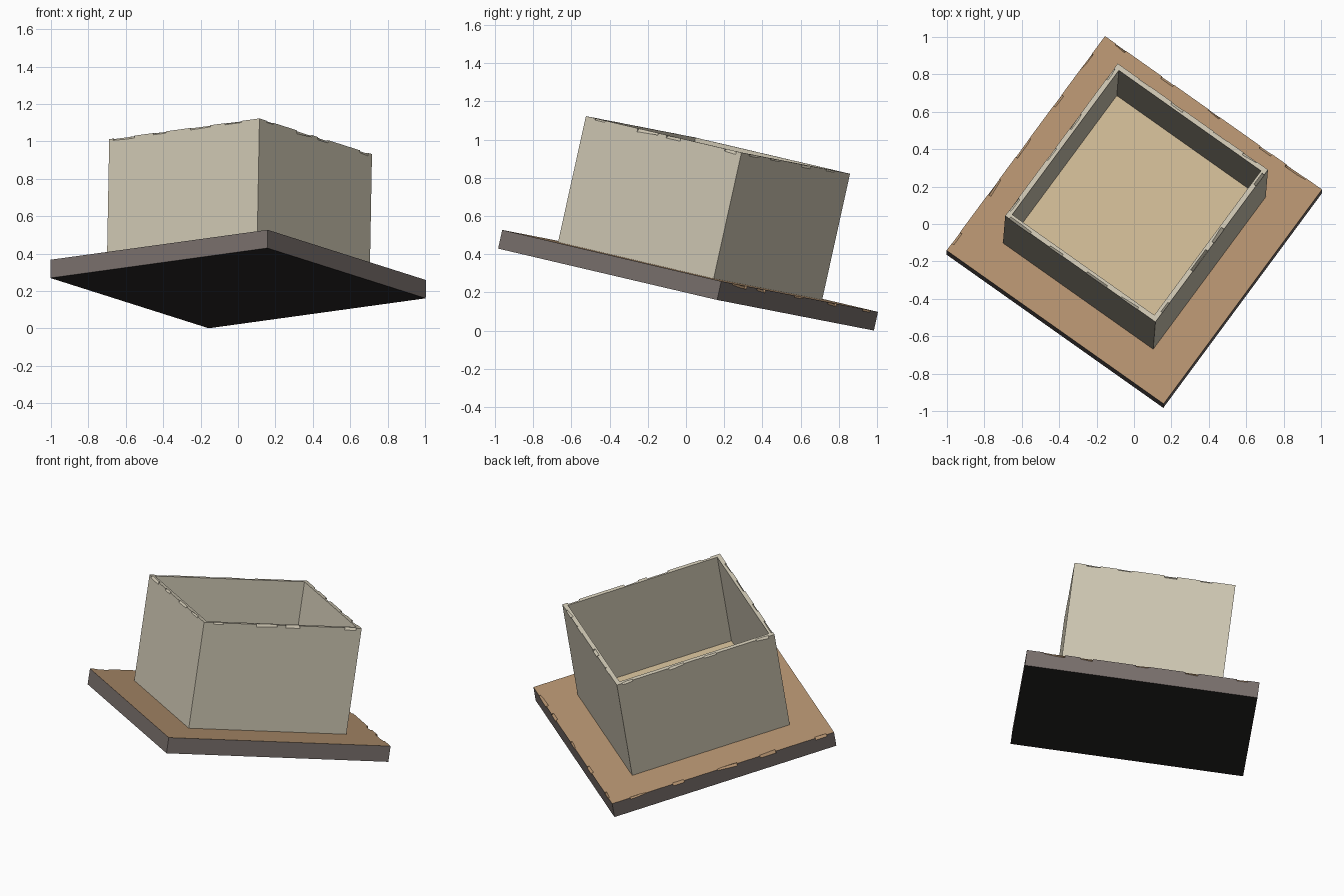
import bpy, bmesh, random
from mathutils import Matrix, Vector

if "Cube" in bpy.data.objects:
    bpy.data.objects.remove(bpy.data.objects["Cube"])

random.seed(4)

# Shared tilted frame: u and v run along the plate edges, n is its normal
n = Vector((0.037, 0.447, 2.023)).normalized()
u = Vector((1.16, -0.82, 0.16))
u = (u - n * u.dot(n)).normalized()
v = n.cross(u)
FRAME = Matrix.Translation((0, 0, 0.215)) @ Matrix((u, v, n)).transposed().to_4x4()

PU, PV, PT = 0.715, 0.725, 0.1        # plate half sizes, thickness
BU, BV, TOP = 0.495, 0.515, 0.775     # box half sizes, rim height
WALL, FLOOR = 0.038, 0.15


def material(name, rgb):
    m = bpy.data.materials.new(name)
    m.diffuse_color = (*rgb, 1)
    m.use_nodes = True
    m.node_tree.nodes["Principled BSDF"].inputs["Base Color"].default_value = m.diffuse_color
    return m


def add_object(name, bm, *mats):
    bmesh.ops.recalc_face_normals(bm, faces=bm.faces)
    mesh = bpy.data.meshes.new(name)
    bm.to_mesh(mesh)
    bm.free()
    ob = bpy.data.objects.new(name, mesh)
    bpy.context.collection.objects.link(ob)
    ob.matrix_world = FRAME
    for m in mats:
        mesh.materials.append(m)
    return ob


def block(hu, hv, z0, z1):
    bm = bmesh.new()
    bmesh.ops.create_cube(bm, size=1, matrix=Matrix.Translation((0, 0, (z0 + z1) / 2))
                          @ Matrix.Diagonal((2 * hu, 2 * hv, z1 - z0, 1)))
    return bm


def chip(ob, name, edges, z, count):
    """Knock small angular chips out of the given upper edges."""
    bm = bmesh.new()
    for a, b in edges:
        for i in range(count):
            t = (i + random.uniform(0.25, 0.75)) / count
            p = Vector(a).lerp(Vector(b), t)
            along = (Vector(b) - Vector(a)).to_3d()
            turn = along.to_track_quat('X', 'Z').to_matrix().to_4x4()
            roll = Matrix.Rotation(0.785 + random.uniform(-.2, .2), 4, 'X')
            size = random.uniform(0.012, 0.024)
            bmesh.ops.create_cube(bm, size=1, matrix=Matrix.Translation((p.x, p.y, z)) @ turn
                                  @ roll @ Matrix.Rotation(random.uniform(-.1, .1), 4, 'Z')
                                  @ Matrix.Diagonal((random.uniform(.06, .14), size, size, 1)))
    cutter = add_object(name, bm)
    cutter.hide_render = True
    cutter.hide_set(True)
    mod = ob.modifiers.new("chips", 'BOOLEAN')
    mod.operation, mod.object, mod.solver = 'DIFFERENCE', cutter, 'EXACT'


brown = material("worn_brown", (0.46, 0.29, 0.16))
edge_grey = material("edge_grey", (0.19, 0.16, 0.15))
dark = material("dark_underside", (0.025, 0.023, 0.022))
cream = material("aged_cream", (0.62, 0.57, 0.45))
tan = material("floor_tan", (0.62, 0.49, 0.30))

# Base plate: brown top, dark sides and underside
bm = block(PU, PV, 0, PT)
bm.normal_update()
for f in bm.faces:
    f.material_index = 0 if f.normal.z > 0.5 else 2 if f.normal.z < -0.5 else 1
plate = add_object("base_plate", bm, brown, edge_grey, dark)
chip(plate, "plate_chips", [((-PU, PV), (PU, PV)), ((-PU, -PV), (-PU, PV))], PT, 5)

# Open box: the top face is inset and pushed down to make walls and floor
bm = block(BU, BV, PT, TOP)
bm.normal_update()
top = max(bm.faces, key=lambda f: f.calc_center_median().z)
bmesh.ops.inset_region(bm, faces=[top], thickness=WALL)
well = bmesh.ops.extrude_discrete_faces(bm, faces=[top])["faces"][0]
bmesh.ops.translate(bm, verts=well.verts, vec=(0, 0, FLOOR - TOP))
well.material_index = 1
box = add_object("open_box", bm, cream, tan)
corners = [(-BU, -BV), (BU, -BV), (BU, BV), (-BU, BV)]
chip(box, "rim_chips", [(corners[i], corners[(i + 1) % 4]) for i in range(4)], TOP, 4)
